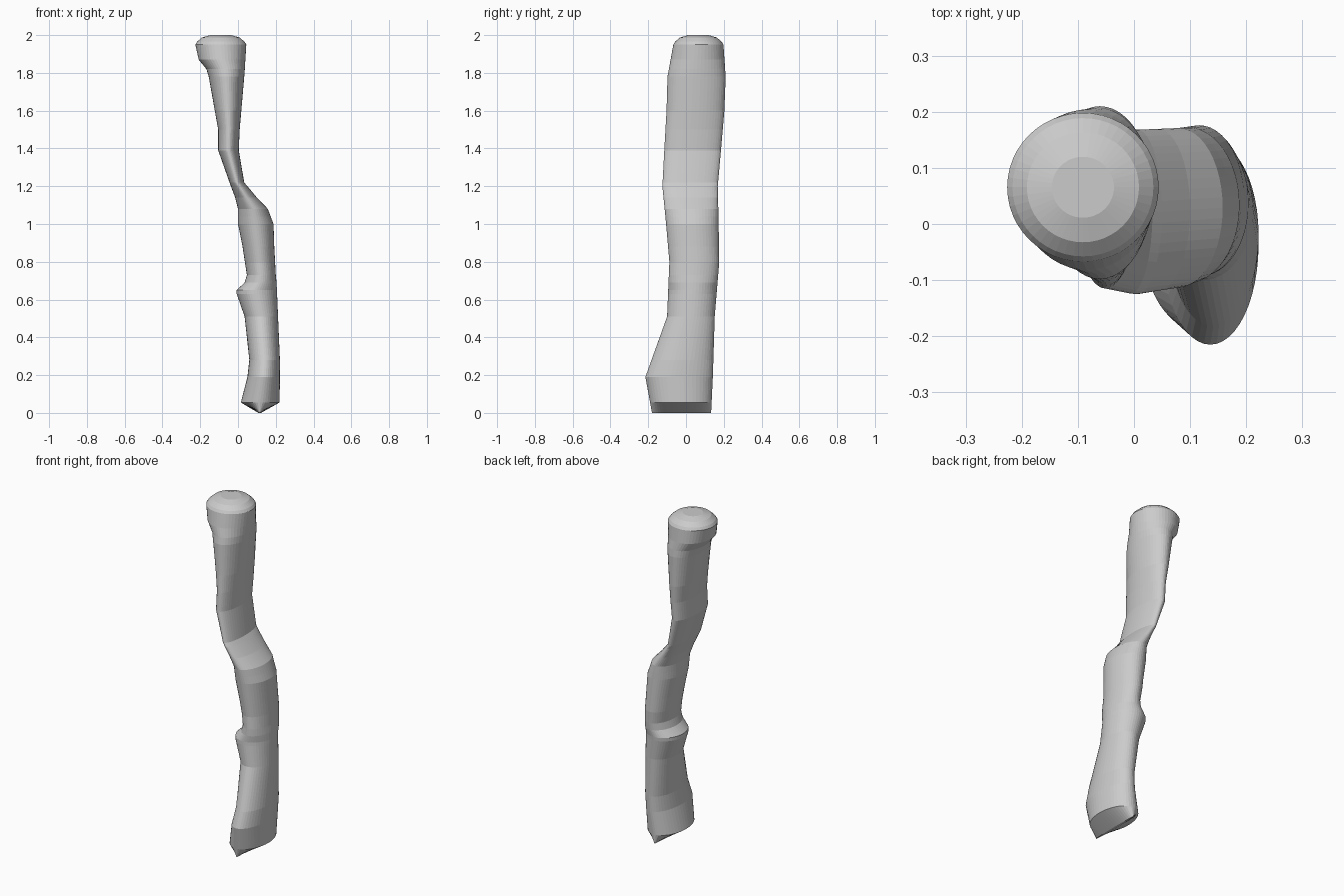
import bpy, bmesh, math

if "Cube" in bpy.data.objects:
    bpy.data.objects.remove(bpy.data.objects["Cube"])

SIDES = 48

# Side-to-side outline: z, x min, x max
WIDTH = [
    (0.0, 0.108, 0.122), (0.055, 0.015, 0.22), (0.19, 0.05, 0.222),
    (0.28, 0.06, 0.222), (0.51, 0.035, 0.212), (0.63, -0.007, 0.207),
    (0.65, -0.007, 0.206), (0.69, 0.035, 0.204), (0.73, 0.047, 0.2),
    (0.88, 0.024, 0.192), (1.0, 0.0, 0.188), (1.08, 0.0, 0.158),
    (1.14, -0.015, 0.1), (1.22, -0.045, 0.033), (1.39, -0.105, 0.004),
    (1.5, -0.105, 0.009), (1.78, -0.155, 0.033), (1.82, -0.167, 0.036),
    (1.87, -0.208, 0.039), (1.95, -0.226, 0.044),
]
# Front-to-back outline: z, y min, y max
DEPTH = [
    (0.0, -0.18, 0.133), (0.19, -0.215, 0.142), (0.51, -0.1, 0.152),
    (0.8, -0.088, 0.176), (1.04, -0.109, 0.172), (1.2, -0.125, 0.168),
    (1.39, -0.115, 0.185), (1.6, -0.103, 0.203), (1.78, -0.098, 0.21),
    (1.95, -0.067, 0.198),
]


def sample(outline, z):
    """Low and high edge of an outline at height z."""
    for (z0, a0, b0), (z1, a1, b1) in zip(outline, outline[1:]):
        if z <= z1:
            t = (z - z0) / (z1 - z0)
            return a0 + (a1 - a0) * t, b0 + (b1 - b0) * t


def ring(bm, z, source_z, scale=1.0):
    x0, x1 = sample(WIDTH, source_z)
    y0, y1 = sample(DEPTH, source_z)
    cx, cy = (x0 + x1) / 2, (y0 + y1) / 2
    rx, ry = (x1 - x0) / 2 * scale, (y1 - y0) / 2 * scale
    turn = [2 * math.pi * i / SIDES for i in range(SIDES)]
    return [bm.verts.new((cx + rx * math.cos(a), cy + ry * math.sin(a), z)) for a in turn]


# Crooked stick lofted from the wedge tip to the top
bm = bmesh.new()
heights = sorted({p[0] for p in WIDTH + DEPTH})
loops = [ring(bm, z, z) for z in heights]

# Rounded crown
for z, scale in ((1.965, 0.93), (1.987, 0.74), (2.0, 0.41)):
    loops.append(ring(bm, z, heights[-1], scale))

for low, high in zip(loops, loops[1:]):
    for i in range(SIDES):
        j = (i + 1) % SIDES
        bm.faces.new((low[i], low[j], high[j], high[i]))
bm.faces.new(loops[0][::-1])
bm.faces.new(loops[-1])

mesh = bpy.data.meshes.new("crooked_stick")
bm.to_mesh(mesh)
bm.free()
stick = bpy.data.objects.new("crooked_stick", mesh)
bpy.context.collection.objects.link(stick)

grey = bpy.data.materials.new("plain_grey")
grey.diffuse_color = (0.6, 0.6, 0.6, 1)
grey.use_nodes = True
grey.node_tree.nodes["Principled BSDF"].inputs["Base Color"].default_value = grey.diffuse_color
mesh.materials.append(grey)
